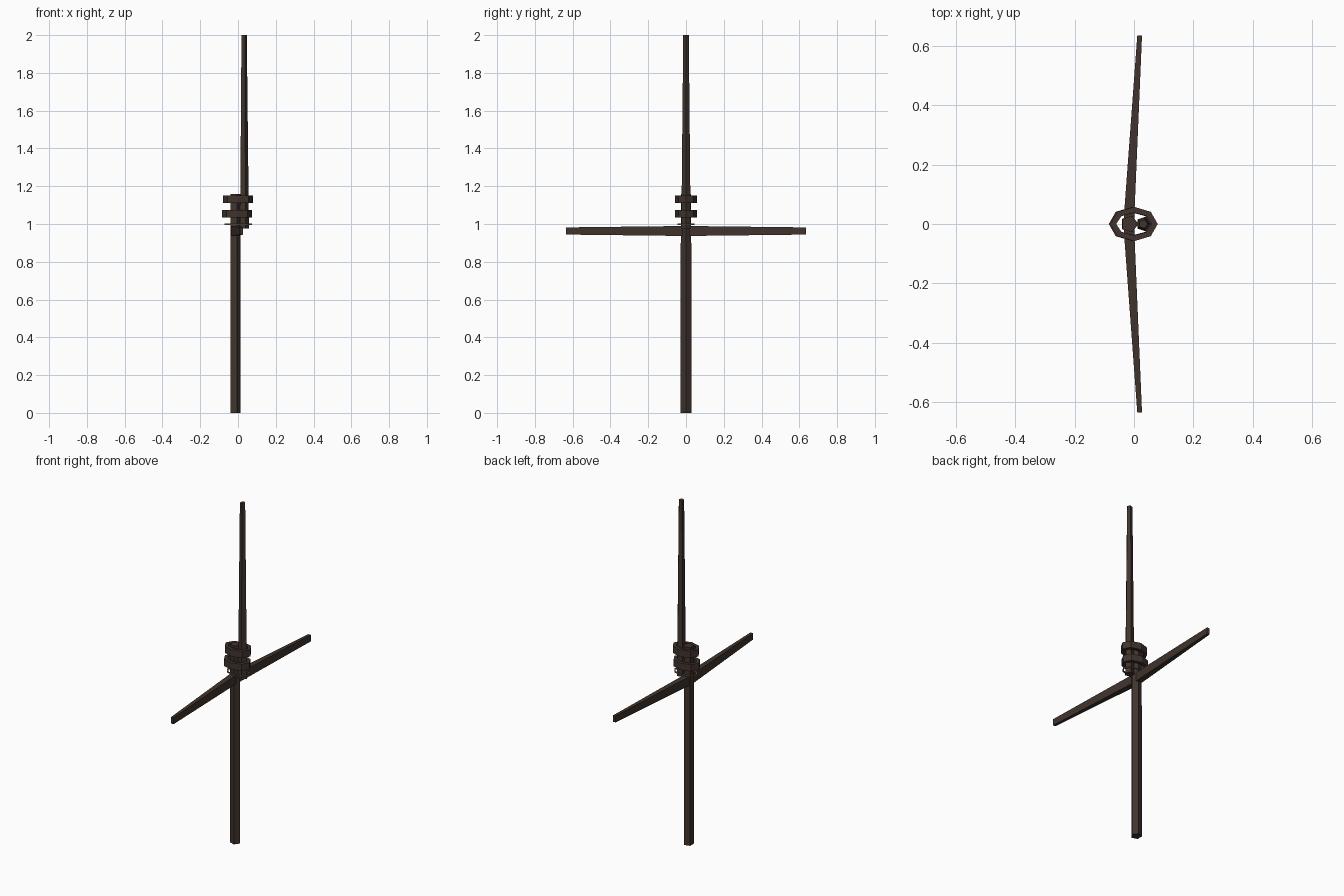
import bpy, bmesh, math

if "Cube" in bpy.data.objects:
    bpy.data.objects.remove(bpy.data.objects["Cube"])


def material(name, rgb):
    m = bpy.data.materials.new(name)
    m.diffuse_color = (*rgb, 1)
    m.use_nodes = True
    m.node_tree.nodes["Principled BSDF"].inputs["Base Color"].default_value = m.diffuse_color
    return m


WOOD = material("dark_wood", (0.052, 0.034, 0.026))
ROPE = material("grey_rope", (0.16, 0.14, 0.12))


def loft(name, sections, mat, caps=True):
    """Skin a list of equal-sized point loops; without caps it closes on itself."""
    bm = bmesh.new()
    loops = [[bm.verts.new(p) for p in s] for s in sections]
    n = len(loops[0])
    pairs = list(zip(loops, loops[1:]))
    if not caps:
        pairs.append((loops[-1], loops[0]))
    for a, b in pairs:
        for i in range(n):
            j = (i + 1) % n
            bm.faces.new((a[i], a[j], b[j], b[i]))
    if caps:
        bm.faces.new(loops[0])
        bm.faces.new(loops[-1])
    bmesh.ops.recalc_face_normals(bm, faces=bm.faces)
    me = bpy.data.meshes.new(name)
    bm.to_mesh(me)
    bm.free()
    me.materials.append(mat)
    ob = bpy.data.objects.new(name, me)
    bpy.context.collection.objects.link(ob)
    return ob


def ngon(cx, z, rx, ry, n):
    return [(cx + rx * math.cos(i * math.tau / n),
             ry * math.sin(i * math.tau / n), z) for i in range(n)]


def pole(name, base, top):
    # each end is (x, z, radius)
    loft(name, [ngon(x, z, r, r, 5) for x, z, r in (base, top)], WOOD)


def band(name, cx, z0, z1, rx, ry, wall, mat):
    # hollow eight-sided oval collar
    loft(name, [ngon(cx, z0, rx, ry, 8), ngon(cx, z1, rx, ry, 8),
                ngon(cx, z1, rx - wall, ry - wall, 8),
                ngon(cx, z0, rx - wall, ry - wall, 8)], mat, caps=False)


# Masts: the upper one is stepped to the side of the lower one
pole("lower_mast", (-0.0155, 0, 0.030), (-0.0155, 1.16, 0.029))
pole("upper_mast", (0.032, 0.975, 0.026), (0.031, 2.0, 0.0155))

# Collars binding the two masts, and the thin lashing below them
band("lower_collar", -0.005, 1.035, 1.075, 0.080, 0.058, 0.02, WOOD)
band("upper_collar", 0.0, 1.112, 1.152, 0.080, 0.058, 0.02, WOOD)
band("lashing", 0.002, 0.996, 1.002, 0.073, 0.045, 0.008, ROPE)


# Yard: tapering crosspiece with both arms swept toward +x
def yard_section(y, cx, w, h):
    return [(cx + sx * w / 2, y, 0.963 + sz * h / 2)
            for sx, sz in ((-1, -1), (1, -1), (1, 1), (-1, 1))]


loft("yard", [yard_section(-0.635, 0.019, 0.016, 0.038),
              yard_section(0, -0.018, 0.036, 0.053),
              yard_section(0.635, 0.019, 0.016, 0.038)], WOOD)
